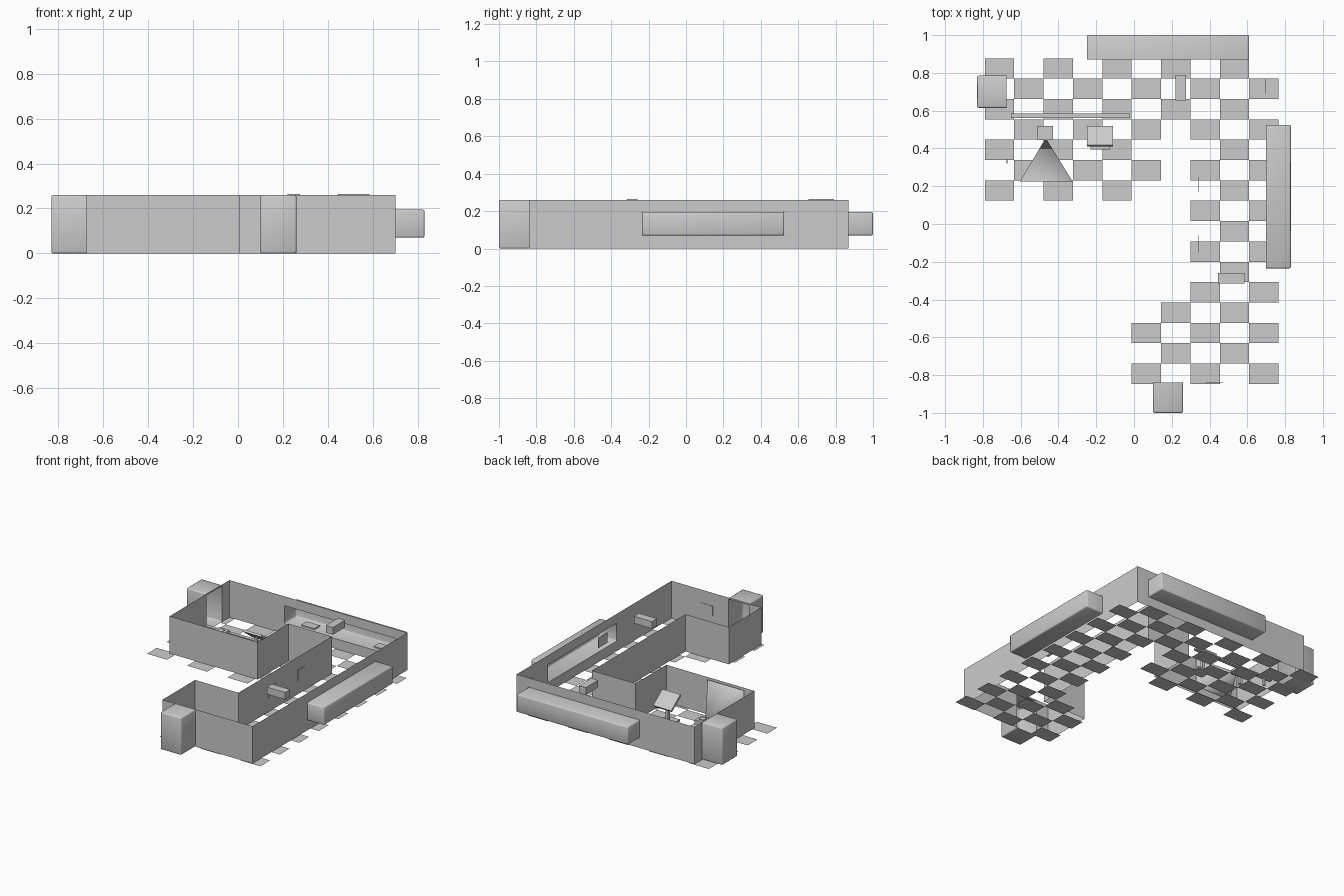
import bpy, bmesh
from mathutils import Matrix, Vector

cube = bpy.data.objects.get("Cube")
if cube:
    bpy.data.objects.remove(cube, do_unlink=True)

grey = bpy.data.materials.new("plain grey")
grey.use_nodes = True
GREY = (0.6, 0.6, 0.6, 1)
grey.diffuse_color = GREY
grey.node_tree.nodes["Principled BSDF"].inputs["Base Color"].default_value = GREY

H = 0.26                      # wall height
L, R, F, B = -0.675, 0.70, -0.84, 0.87   # outer wall planes


def finish(bm, name, smooth=False):
    mesh = bpy.data.meshes.new(name)
    bm.to_mesh(mesh)
    bm.free()
    mesh.materials.append(grey)
    for p in mesh.polygons:
        p.use_smooth = smooth
    ob = bpy.data.objects.new(name, mesh)
    bpy.context.collection.objects.link(ob)
    return ob


def quad(bm, *pts):
    bm.faces.new([bm.verts.new(p) for p in pts])


def box(name, lo, hi, tilt=0):
    lo, hi = Vector(lo), Vector(hi)
    bm = bmesh.new()
    bmesh.ops.create_cube(bm, size=1)
    bmesh.ops.scale(bm, vec=hi - lo, verts=bm.verts)
    bmesh.ops.rotate(bm, matrix=Matrix.Rotation(tilt, 3, 'X'), verts=bm.verts)
    bmesh.ops.translate(bm, vec=(lo + hi) / 2, verts=bm.verts)
    return finish(bm, name)


def wall(name, p, q, hole=None):
    """Thin wall from p to q; hole = (start, end, bottom, top) along its length."""
    p, q = Vector((*p, 0)), Vector((*q, 0))
    length, along = (q - p).length, (q - p).normalized()
    parts = [(0, length, 0, H)]
    if hole:
        a, b, z0, z1 = hole
        parts = [(0, a, 0, H), (b, length, 0, H), (a, b, 0, z0), (a, b, z1, H)]
    bm = bmesh.new()
    for a, b, z0, z1 in parts:
        if z1 - z0 > 0.001:
            quad(bm, *[p + along * s + Vector((0, 0, z))
                       for s, z in ((a, z0), (b, z0), (b, z1), (a, z1))])
    return finish(bm, name)


def alcove(name, lo, hi, inward):
    """Softened box, open on the side that faces the room."""
    lo, hi, inward = Vector(lo), Vector(hi), Vector(inward)
    bm = bmesh.new()
    bmesh.ops.create_cube(bm, size=1)
    bmesh.ops.scale(bm, vec=hi - lo, verts=bm.verts)
    bmesh.ops.translate(bm, vec=(lo + hi) / 2, verts=bm.verts)
    bm.normal_update()
    opening = [f for f in bm.faces if f.normal.dot(inward) > 0.9]
    bmesh.ops.delete(bm, geom=opening, context='FACES')
    edges = [e for e in bm.edges if not e.is_boundary]
    bmesh.ops.bevel(bm, geom=edges, offset=0.008, segments=2, profile=0.5,
                    affect='EDGES')
    return finish(bm, name, True)


# Checkered floor: columns present in each row, back to front
rows = ["02468", "13579", "02468", "13579", "0248", "13579", "0248", "79",
        "8", "79", "8", "79", "68", "579", "68", "579"]
TX, TY = 0.1555, 0.1077
bm = bmesh.new()
for r, cols in enumerate(rows):
    for c in map(int, cols):
        x, y = -0.79 + c * TX, 0.877 - r * TY
        quad(bm, (x, y - TY, 0), (x + TX, y - TY, 0), (x + TX, y, 0), (x, y, 0))
finish(bm, "floor_tiles")

# Outer and inner walls, going round the plan
wall("back_wall", (L, B), (R, B), (0.425, 1.285, 0.07, 0.195))
wall("left_side_wall", (R, F), (R, B), (0.605, 1.365, 0.07, 0.195))
wall("front_wall", (0.005, F), (R, F), (0.095, 0.255, 0, 0.25))
wall("right_side_wall", (L, 0.21), (L, B), (0.405, 0.575, 0, 0.25))
path = [(L, 0.21), (0.005, 0.21), (0.005, 0.55), (0.34, 0.55),
        (0.34, -0.48), (0.005, -0.48), (0.005, F)]
for i, (p, q) in enumerate(zip(path, path[1:])):
    wall(f"inner_wall_{i + 1}", p, q)

# Window bays and doorways
alcove("back_bay", (-0.25, B, 0.07), (0.61, 1, 0.195), (0, -1, 0))
alcove("side_bay", (R, -0.235, 0.07), (0.83, 0.525, 0.195), (-1, 0, 0))
alcove("front_doorway", (0.1, -1, 0), (0.26, F, H), (0, 1, 0))
alcove("side_doorway", (-0.83, 0.615, 0), (L, 0.785, H), (1, 0, 0))

# Hanging boxes
box("hanging_box_back", (0.22, 0.655, 0.215), (0.275, 0.79, 0.265))
box("hanging_box_front", (0.445, -0.315, 0.215), (0.585, -0.26, 0.265))

# Long low counter
box("counter_top", (-0.65, 0.56, 0.05), (-0.025, 0.585, 0.065))
for x in (-0.6, -0.08):
    box("counter_leg", (x, 0.565, 0), (x + 0.012, 0.58, 0.05))

# Tilted screen on a stand
box("tilted_screen", (-0.25, 0.402, 0.15), (-0.11, 0.528, 0.165), -0.65)
box("screen_post", (-0.19, 0.45, 0), (-0.17, 0.47, 0.15))
box("screen_foot", (-0.23, 0.395, 0), (-0.13, 0.48, 0.012))

# Projector and its beam
box("projector", (-0.51, 0.445, 0.08), (-0.43, 0.52, 0.11))
box("projector_knob", (-0.487, 0.463, 0.11), (-0.45, 0.5, 0.116))
box("projector_post", (-0.48, 0.475, 0), (-0.46, 0.495, 0.08))
tip = (-0.467, 0.455, 0.1)
base = [(-0.605, 0.225, 0.05), (-0.325, 0.225, 0.05),
        (-0.325, 0.225, 0.25), (-0.605, 0.225, 0.25)]
bm = bmesh.new()
apex, ring = bm.verts.new(tip), [bm.verts.new(p) for p in base]
for i in range(4):
    bm.faces.new((apex, ring[i - 1], ring[i]))
finish(bm, "projector_beam", True)

# Small wall panels and trays in the bays
for x, y0, y1 in ((R - 0.004, 0.69, 0.77), (0.341, 0.17, 0.25),
                  (0.341, -0.15, -0.06), (L + 0.001, 0.32, 0.345),
                  (R - 0.002, -0.13, -0.03)):
    box("wall_panel", (x, y0, 0.1), (x + 0.003, y1, 0.17))
box("front_panel", (0.38, F + 0.001, 0.1), (0.47, F + 0.004, 0.17))
for x in (-0.14, 0.42):
    box("bay_tray", (x, 0.9, 0.071), (x + 0.1, 0.96, 0.08))
